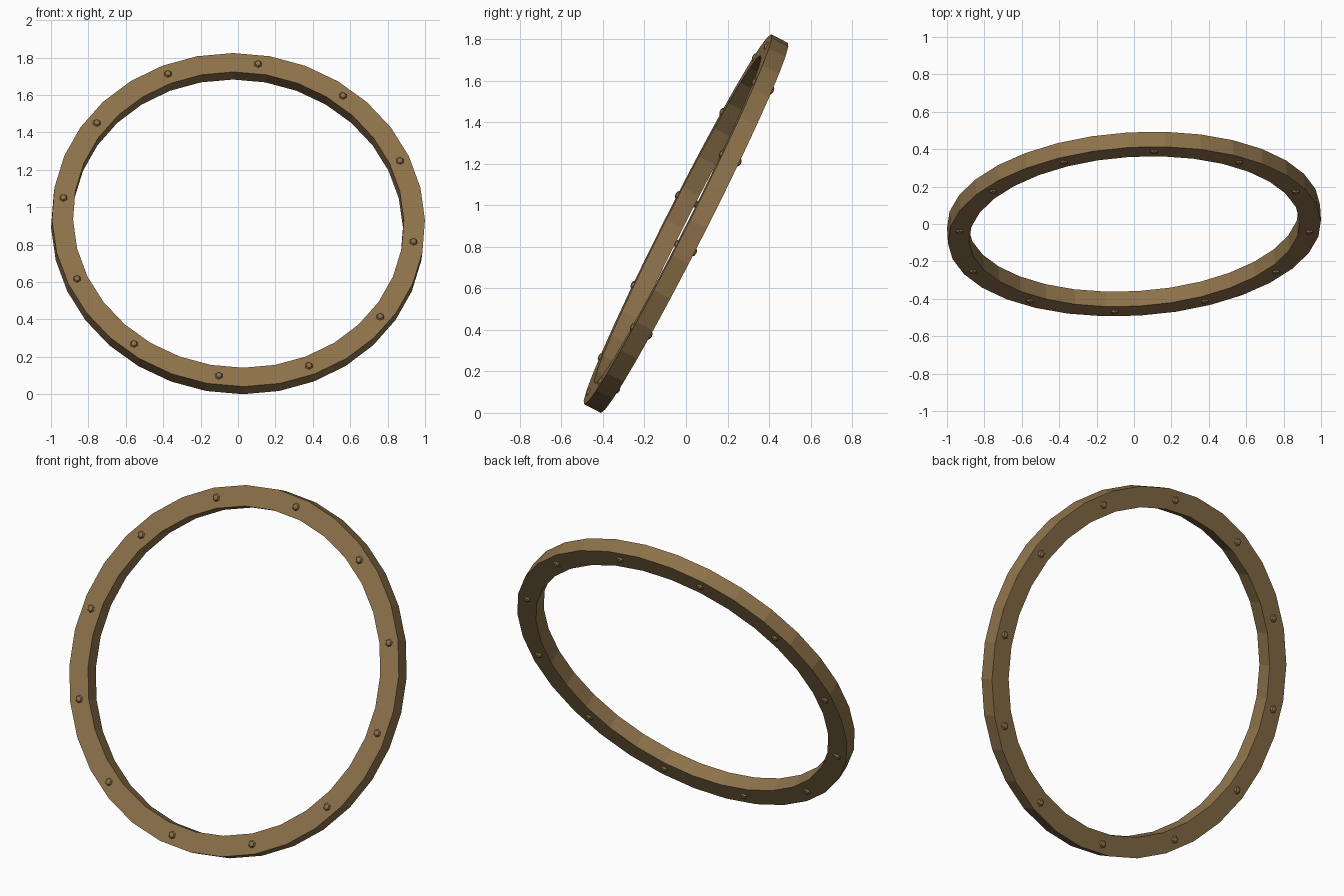
import bpy, bmesh, math
from mathutils import Matrix, Vector

if "Cube" in bpy.data.objects:
    bpy.data.objects.remove(bpy.data.objects["Cube"])

R_OUT, R_IN, THICK, SIDES = 0.999, 0.886, 0.09, 32
RING_PHASE, BOLT_PHASE = 0.0, 8.0

# Tilted frame: n is the ring's front normal, u its in-plane up
n = Vector((0.055, -0.891, 0.451)).normalized()
u = (Vector((0, 0, 1)) - n * n.z).normalized()
r = u.cross(n)
frame = Matrix((r, u, n)).transposed().to_4x4()
half_height = R_OUT * math.sqrt(1 - n.z ** 2) + THICK / 2 * n.z
frame.translation = (0, 0, half_height)

bronze = bpy.data.materials.new("bronze")
bronze.diffuse_color = (0.27, 0.17, 0.07, 1)
bronze.use_nodes = True
bronze.node_tree.nodes["Principled BSDF"].inputs["Base Color"].default_value = bronze.diffuse_color


def finish(name, bm):
    bmesh.ops.recalc_face_normals(bm, faces=bm.faces)
    me = bpy.data.meshes.new(name)
    bm.to_mesh(me)
    bm.free()
    me.materials.append(bronze)
    ob = bpy.data.objects.new(name, me)
    ob.matrix_world = frame
    bpy.context.collection.objects.link(ob)


def polar(radius, deg, z):
    a = math.radians(deg)
    return Vector((radius * math.sin(a), radius * math.cos(a), z))


# Flat hoop with rectangular section
bm = bmesh.new()
h = THICK / 2
section = [(R_OUT, -h), (R_OUT, h), (R_IN, h), (R_IN, -h)]
loops = [[bm.verts.new(polar(p, RING_PHASE + i * 360 / SIDES, z)) for p, z in section]
         for i in range(SIDES)]
for i in range(SIDES):
    a, b = loops[i], loops[(i + 1) % SIDES]
    for k in range(4):
        m = (k + 1) % 4
        bm.faces.new((a[k], a[m], b[m], b[k]))
finish("hoop", bm)

# Twelve small faceted rivets on each face
bm = bmesh.new()
for i in range(12):
    for s in (-1, 1):
        place = Matrix.Translation(polar(0.943, BOLT_PHASE + i * 30, s * h))
        bmesh.ops.create_uvsphere(bm, u_segments=6, v_segments=4, radius=0.022,
                                  matrix=place @ Matrix.Diagonal((1, 1, 0.6, 1)))
finish("rivets", bm)
